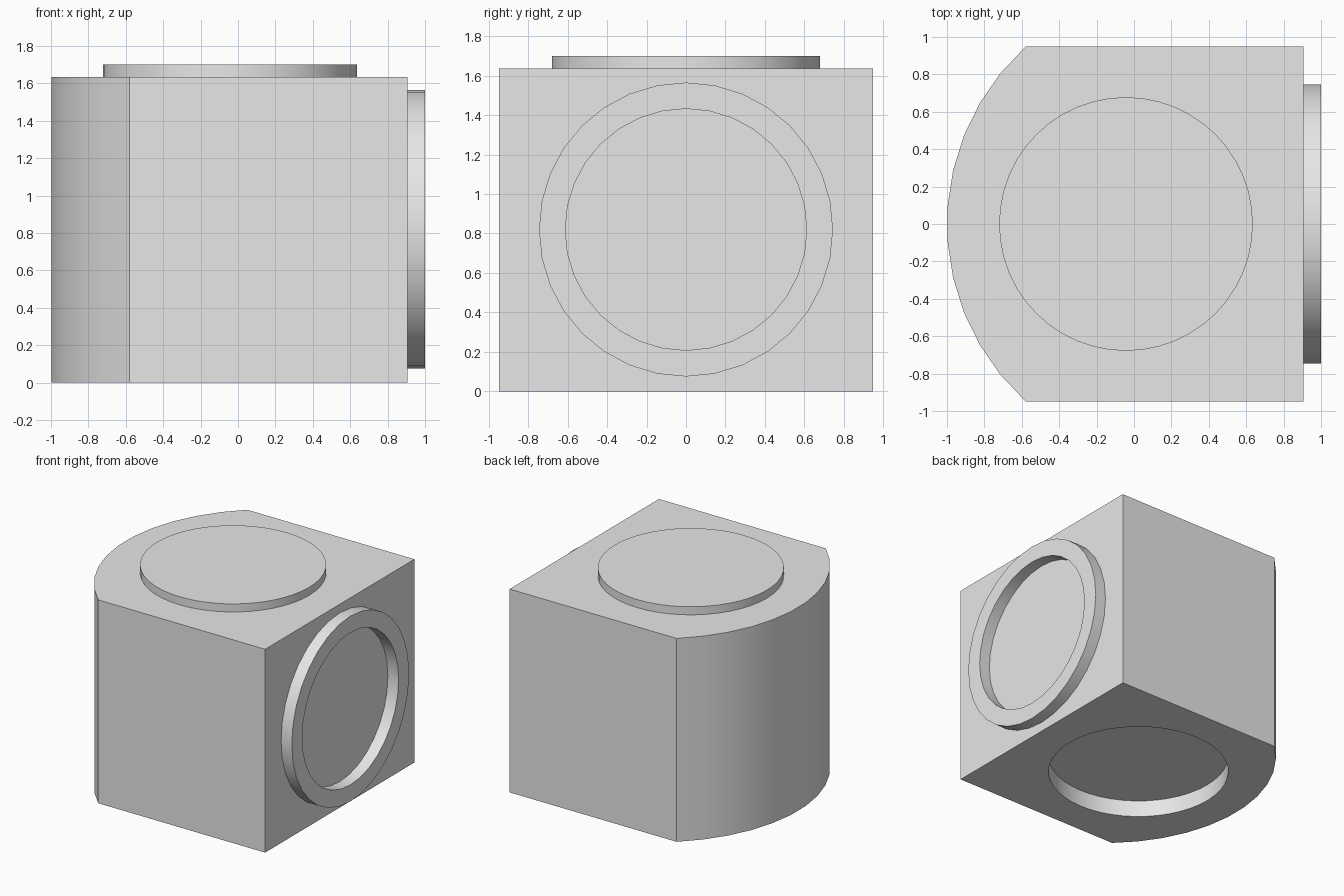
import bpy, bmesh, math
from mathutils import Matrix

# Remove the default cube only
cube = bpy.data.objects.get("Cube")
if cube:
    bpy.data.objects.remove(cube, do_unlink=True)

# Single plain grey material
grey = bpy.data.materials.new("light_grey")
grey.use_nodes = True
colour = (0.8, 0.8, 0.8, 1)
grey.diffuse_color = colour
grey.node_tree.nodes["Principled BSDF"].inputs["Base Color"].default_value = colour

HEIGHT = 1.635          # top of the body
FACE_X = 0.905          # flat right-hand face
HALF_Y = 0.948
DISC_X = -0.043         # shared axis of the top disc and bottom recess


def finish(name, bm):
    """Turn a bmesh into a named, coloured object."""
    bmesh.ops.recalc_face_normals(bm, faces=bm.faces[:])
    mesh = bpy.data.meshes.new(name)
    bm.to_mesh(mesh)
    bm.free()
    mesh.materials.append(grey)
    obj = bpy.data.objects.new(name, mesh)
    bpy.context.collection.objects.link(obj)
    return obj


def prism(name, outline, bottom, top):
    """Extrude a flat outline upwards."""
    bm = bmesh.new()
    face = bm.faces.new([bm.verts.new((x, y, bottom)) for x, y in outline])
    new = bmesh.ops.extrude_face_region(bm, geom=[face])["geom"]
    verts = [v for v in new if isinstance(v, bmesh.types.BMVert)]
    bmesh.ops.translate(bm, verts=verts, vec=(0, 0, top - bottom))
    return finish(name, bm)


def circle(radius, cx, count):
    steps = [math.tau * i / count for i in range(count)]
    return [(cx + radius * math.cos(a), radius * math.sin(a)) for a in steps]


def smooth(obj):
    bpy.ops.object.select_all(action="DESELECT")
    obj.select_set(True)
    bpy.context.view_layer.objects.active = obj
    bpy.ops.object.shade_smooth_by_angle(angle=math.radians(30))


# Body: square block with one side bowed out in a shallow arc
sag = 0.42
arc_radius = (HALF_Y ** 2 + sag ** 2) / (2 * sag)
half_angle = math.asin(HALF_Y / arc_radius)
segments = 11
outline = [(FACE_X, -HALF_Y), (FACE_X, HALF_Y)]
for i in range(segments + 1):
    a = half_angle * (1 - 2 * i / segments)
    outline.append((arc_radius - 1 - arc_radius * math.cos(a), arc_radius * math.sin(a)))
body = prism("body", outline, 0, HEIGHT)

# Round recess sunk into the underside
cutter = prism("recess_cutter", circle(0.675, DISC_X, 48), -0.2, 0.135)
cutter.hide_render = True
cut = body.modifiers.new("recess", "BOOLEAN")
cut.operation = "DIFFERENCE"
cut.solver = "EXACT"
cut.object = cutter
bpy.context.view_layer.objects.active = body
bpy.ops.object.modifier_apply(modifier=cut.name)
bpy.data.objects.remove(cutter, do_unlink=True)

# Raised disc on the top
disc = prism("top_disc", circle(0.678, DISC_X, 48), HEIGHT, 1.7)

# Raised ring on the right-hand face, swept around the x axis
bm = bmesh.new()
profile = [(FACE_X, 0.745), (1, 0.745), (1, 0.612), (FACE_X, 0.612)]
verts = [bm.verts.new((x, 0, r)) for x, r in profile]
edges = [bm.edges.new((verts[i], verts[(i + 1) % 4])) for i in range(4)]
bmesh.ops.spin(bm, geom=verts + edges, cent=(0, 0, 0), axis=(1, 0, 0),
               angle=math.tau, steps=32, use_merge=True)
bmesh.ops.remove_doubles(bm, verts=bm.verts[:], dist=0.0001)
bm.transform(Matrix.Translation((0, 0, 0.82)))
ring = finish("side_ring", bm)

for part in (body, disc, ring):
    smooth(part)
